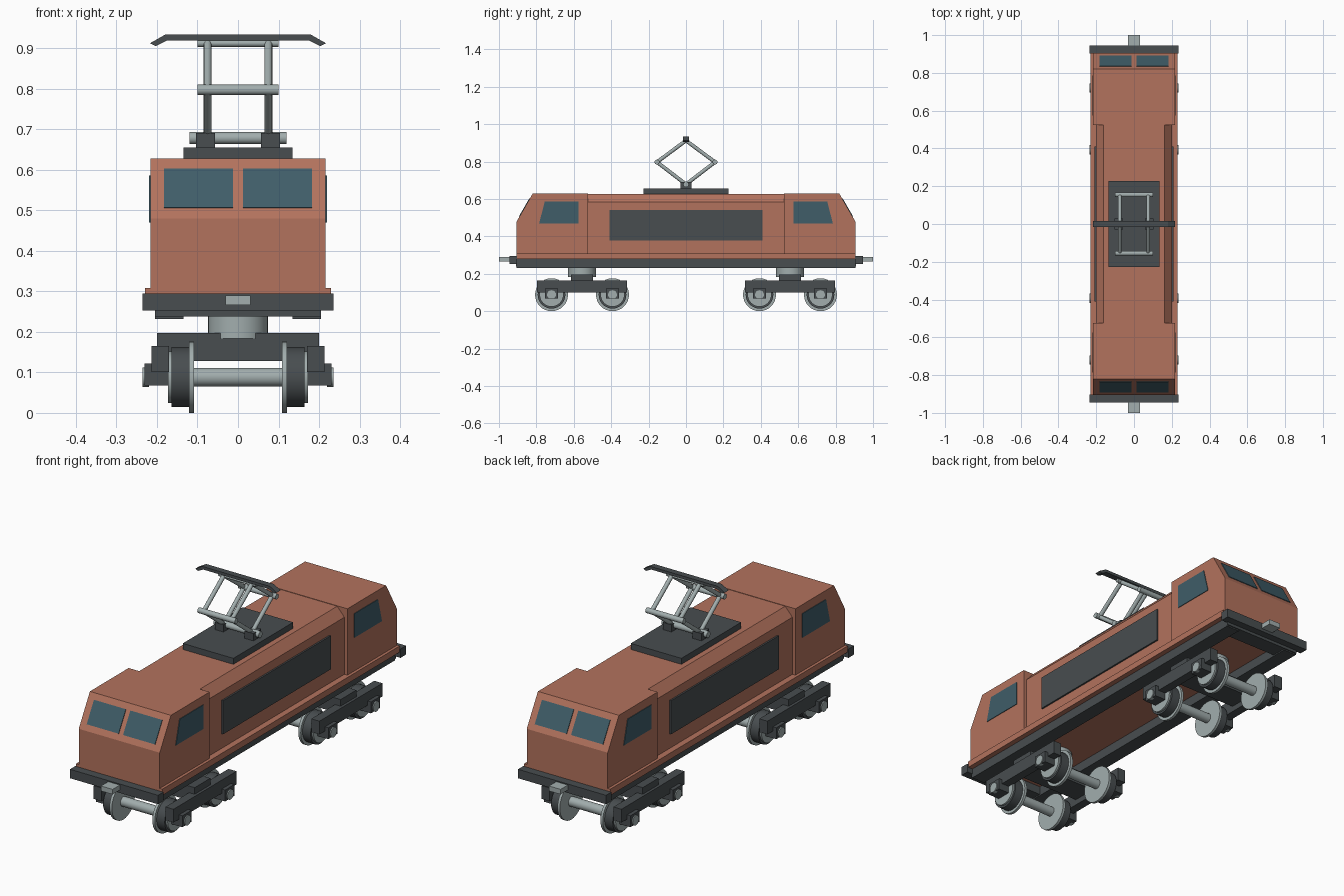
import bpy, bmesh
from math import pi
from mathutils import Vector, Matrix

if "Cube" in bpy.data.objects:
    bpy.data.objects.remove(bpy.data.objects["Cube"])


def material(name, rgb):
    m = bpy.data.materials.new(name)
    m.diffuse_color = (*rgb, 1)
    m.use_nodes = True
    m.node_tree.nodes["Principled BSDF"].inputs["Base Color"].default_value = m.diffuse_color
    return m


RUST = material("rust_paint", (0.45, 0.17, 0.11))
DARK = material("dark_metal", (0.065, 0.075, 0.08))
GLASS = material("window_glass", (0.05, 0.11, 0.14))
STEEL = material("steel", (0.36, 0.42, 0.42))


def finish(name, bm, mat, smooth=False):
    bmesh.ops.recalc_face_normals(bm, faces=bm.faces)
    me = bpy.data.meshes.new(name)
    bm.to_mesh(me)
    bm.free()
    me.materials.append(mat)
    ob = bpy.data.objects.new(name, me)
    bpy.context.collection.objects.link(ob)
    if smooth:
        bpy.ops.object.select_all(action='DESELECT')
        ob.select_set(True)
        bpy.context.view_layer.objects.active = ob
        bpy.ops.object.shade_smooth_by_angle(angle=0.6)
    return ob


def box(name, x, y, z, mat):
    """Box from (min, max) ranges on each axis."""
    bm = bmesh.new()
    bmesh.ops.create_cube(bm, size=1)
    for v in bm.verts:
        v.co = [r[0] if c < 0 else r[1] for c, r in zip(v.co, (x, y, z))]
    return finish(name, bm, mat)


def rod(name, a, b, r, mat=STEEL, sides=24):
    """Cylinder between two points."""
    a, b = Vector(a), Vector(b)
    d = b - a
    bm = bmesh.new()
    rot = d.to_track_quat('Z', 'Y').to_matrix().to_4x4()
    bmesh.ops.create_cone(bm, cap_ends=True, segments=sides, radius1=r, radius2=r,
                          depth=d.length, matrix=Matrix.Translation((a + b) / 2) @ rot)
    return finish(name, bm, mat, True)


def prism(name, pts, direction, mat):
    """Polygon extruded along a vector."""
    bm = bmesh.new()
    f = bm.faces.new([bm.verts.new(p) for p in pts])
    res = bmesh.ops.extrude_face_region(bm, geom=[f], use_keep_orig=True)
    moved = [g for g in res['geom'] if isinstance(g, bmesh.types.BMVert)]
    bmesh.ops.translate(bm, verts=moved, vec=direction)
    return finish(name, bm, mat)


def span(s, a, b):
    return tuple(sorted((s * a, s * b)))


# Machine room between the cabs, with sloped roof edges
room = [(-0.2, 0.28), (0.2, 0.28), (0.2, 0.583), (0.162, 0.626), (-0.162, 0.626), (-0.2, 0.583)]
prism("machine_room", [(x, -0.53, z) for x, z in room], (0, 1.06, 0), RUST)
box("body_skirt", (-0.23, 0.23), (-0.905, 0.905), (0.278, 0.308), RUST)
for s in (-1, 1):
    box("side_grille", span(s, 0.195, 0.208), (-0.41, 0.41), (0.378, 0.54), DARK)
    box("side_rail", span(s, 0.135, 0.205), (-0.905, 0.905), (0.232, 0.28), DARK)

# Cabs, windows and end beams
cab = [(0.525, 0.28), (0.905, 0.28), (0.905, 0.48), (0.82, 0.628), (0.525, 0.628)]
side_win = [(0.575, 0.47), (0.785, 0.47), (0.755, 0.586), (0.575, 0.586)]
low, high = (0.8907, 0.505), (0.835, 0.602)
for e in (-1, 1):
    prism("cab", [(-0.216, e * y, z) for y, z in cab], (0.432, 0, 0), RUST)
    normal = Vector((0, e * 0.867, 0.498))
    for s in (-1, 1):
        prism("cab_side_window", [(s * 0.212, e * y, z) for y, z in side_win],
              (s * 0.007, 0, 0), GLASS)
        corners = [(0.012, low), (0.182, low), (0.182, high), (0.012, high)]
        pts = [Vector((s * x, e * p[0], p[1])) - normal * 0.004 for x, p in corners]
        prism("windscreen", pts, normal * 0.007, GLASS)
    box("end_cross_member", (-0.205, 0.205), span(e, 0.83, 0.91), (0.238, 0.28), DARK)
    box("buffer_beam", (-0.235, 0.235), span(e, 0.903, 0.945), (0.252, 0.295), DARK)
    box("coupler", (-0.031, 0.031), span(e, 0.94, 1.0), (0.266, 0.29), STEEL)

# Bogies
AXLE_Z = 0.088
for e in (-1, 1):
    cy = e * 0.556
    rod("bogie_pivot", (0, cy, 0.183), (0, cy, 0.281), 0.074, sides=32)
    box("bogie_bolster", (-0.2, 0.2), (cy - 0.06, cy + 0.06), (0.128, 0.197), DARK)
    for s in (-1, 1):
        box("bogie_side_frame", span(s, 0.17, 0.213), (cy - 0.24, cy + 0.24), (0.101, 0.165), DARK)
    for w in (-1, 1):
        y = cy + w * 0.163
        rod("axle", (-0.17, y, AXLE_Z), (0.17, y, AXLE_Z), 0.023)
        for s in (-1, 1):
            def disc(name, x0, x1, r, mat, sides=32):
                rod(name, (s * x0, y, AXLE_Z), (s * x1, y, AXLE_Z), r, mat, sides)
            disc("wheel_flange", 0.108, 0.121, 0.088, STEEL)
            disc("wheel_tread", 0.12, 0.164, 0.074, DARK)
            disc("wheel_hub", 0.16, 0.173, 0.064, STEEL)
            disc("axle_cap", 0.22, 0.236, 0.024, STEEL, 20)
            box("axle_box", span(s, 0.172, 0.231), (y - 0.035, y + 0.035), (0.067, 0.122), DARK)

# Pantograph
box("pantograph_base", (-0.135, 0.135), (-0.228, 0.228), (0.62, 0.655), DARK)
rod("lower_pivot_tube", (-0.12, 0, 0.678), (0.12, 0, 0.678), 0.015, sides=16)
rod("top_tube", (-0.1, 0, 0.912), (0.1, 0, 0.912), 0.009, sides=16)
for s in (-1, 1):
    box("pantograph_foot", span(s, 0.057, 0.103), (-0.03, 0.03), (0.65, 0.69), DARK)
for e in (-1, 1):
    y = e * 0.155
    rod("knee_tube", (-0.1, y, 0.797), (0.1, y, 0.797), 0.013, sides=16)
    for s in (-1, 1):
        x = s * 0.075
        rod("lower_arm", (x, 0, 0.678), (x, y, 0.797), 0.01, sides=12)
        rod("upper_arm", (x, y, 0.797), (x, 0, 0.912), 0.01, sides=12)
head = [(-0.217, 0.912), (-0.18, 0.933), (0.18, 0.933), (0.217, 0.912),
        (0.203, 0.905), (0.175, 0.919), (-0.175, 0.919), (-0.203, 0.905)]
prism("collector_head", [(x, -0.015, z) for x, z in head], (0, 0.03, 0), DARK)
